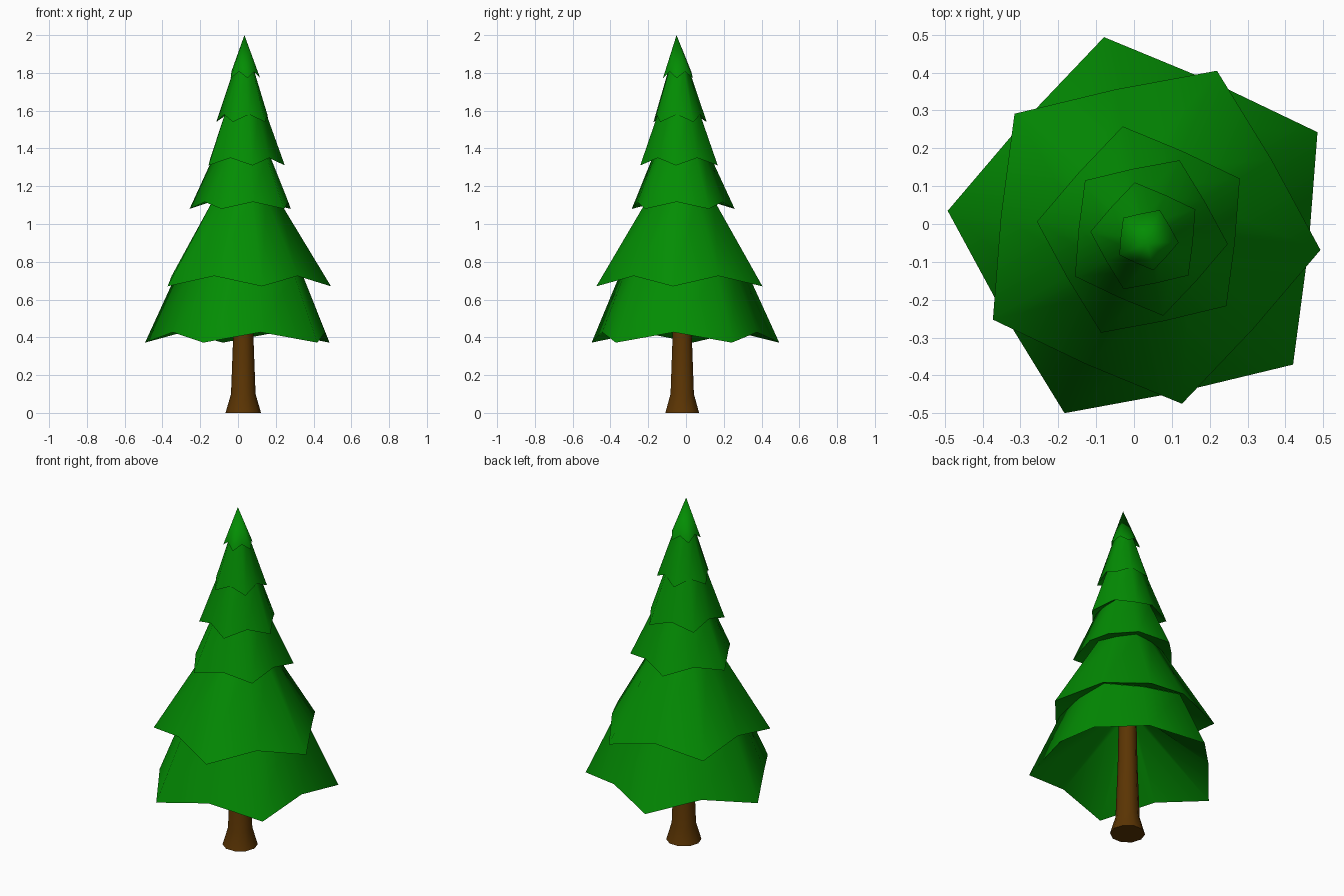
import bpy, bmesh, math

if "Cube" in bpy.data.objects:
    bpy.data.objects.remove(bpy.data.objects["Cube"])


def material(name, rgb):
    m = bpy.data.materials.new(name)
    m.diffuse_color = (*rgb, 1)
    m.use_nodes = True
    m.node_tree.nodes["Principled BSDF"].inputs["Base Color"].default_value = m.diffuse_color
    return m


GREEN = material("needle green", (0.001, 0.265, 0.001))
BROWN = material("bark brown", (0.105, 0.035, 0.001))


def finish(bm, name, mat, angle):
    bmesh.ops.recalc_face_normals(bm, faces=bm.faces)
    me = bpy.data.meshes.new(name)
    bm.to_mesh(me)
    bm.free()
    me.materials.append(mat)
    ob = bpy.data.objects.new(name, me)
    bpy.context.collection.objects.link(ob)
    bpy.ops.object.select_all(action='DESELECT')
    ob.select_set(True)
    bpy.context.view_layer.objects.active = ob
    bpy.ops.object.shade_smooth_by_angle(angle=math.radians(angle))


def bridge(bm, a, b):
    n = len(a)
    for i in range(n):
        j = (i + 1) % n
        bm.faces.new((a[i], a[j], b[j], b[i]))


# Five-pointed skirt: points hang low, the edges between them lift up;
# the top stays pentagonal and meets the lifted edges of the next tier,
# the underside rises to an inner ring around the tier (or trunk) below
def tier(name, centre, phase, r, z, z_mid, top, under):
    bm = bmesh.new()
    angles = [math.radians(phase + 36 * i) for i in range(10)]

    def ring(x, y, r0, r1, h0, h1):
        vs = []
        for i, a in enumerate(angles):
            rad, h = ((r0, h0), (r1, h1))[i % 2]
            vs.append(bm.verts.new((x + rad * math.cos(a), y + rad * math.sin(a), h)))
        return vs

    hem = ring(*centre, r, r * 0.825, z, z_mid)
    tx, ty, tr, tz = top
    if tr == 0:
        tip = bm.verts.new((tx, ty, tz))
        for i in range(10):
            bm.faces.new((hem[i], hem[(i + 1) % 10], tip))
    else:
        bridge(bm, hem, ring(tx, ty, tr, tr * 0.87, tz, tz))
    ur, uz = under
    bridge(bm, ring(*centre, ur * 0.87, ur, uz, uz), hem)
    finish(bm, name, GREEN, 60)


# Tiers from bottom to tip: centre, phase, radius, point z, lifted z,
# top ring (x, y, radius, z), underside ring (radius, z)
TIERS = [
    ((0.03, -0.02), 30, 0.525, 0.372, 0.427, (0.03, -0.022, 0.358, 0.735), (0.048, 0.74)),
    ((0.03, -0.02), 66, 0.465, 0.67, 0.725, (0.03, -0.023, 0.185, 1.13), (0.358, 0.735)),
    ((0.03, -0.024), 30, 0.288, 1.08, 1.117, (0.031, -0.028, 0.16, 1.36), (0.185, 1.13)),
    ((0.032, -0.03), 66, 0.217, 1.31, 1.35, (0.033, -0.034, 0.115, 1.59), (0.16, 1.36)),
    ((0.033, -0.036), 30, 0.149, 1.54, 1.58, (0.034, -0.04, 0.059, 1.812), (0.115, 1.59)),
    ((0.034, -0.04), 66, 0.084, 1.772, 1.807, (0.034, -0.05, 0.0, 2.0), (0.059, 1.812)),
]
for k, t in enumerate(TIERS):
    tier(f"branch_tier_{k + 1}", *t)

# Trunk with flared foot
bm = bmesh.new()
rings = []
for r, z in [(0.094, 0), (0.065, 0.1), (0.053, 0.42), (0.047, 0.75)]:
    rings.append([bm.verts.new((0.028 + r * math.cos(math.tau * i / 10),
                                -0.02 + r * math.sin(math.tau * i / 10), z)) for i in range(10)])
for a, b in zip(rings, rings[1:]):
    bridge(bm, a, b)
bm.faces.new(rings[0][::-1])
bm.faces.new(rings[-1])
finish(bm, "trunk", BROWN, 50)
